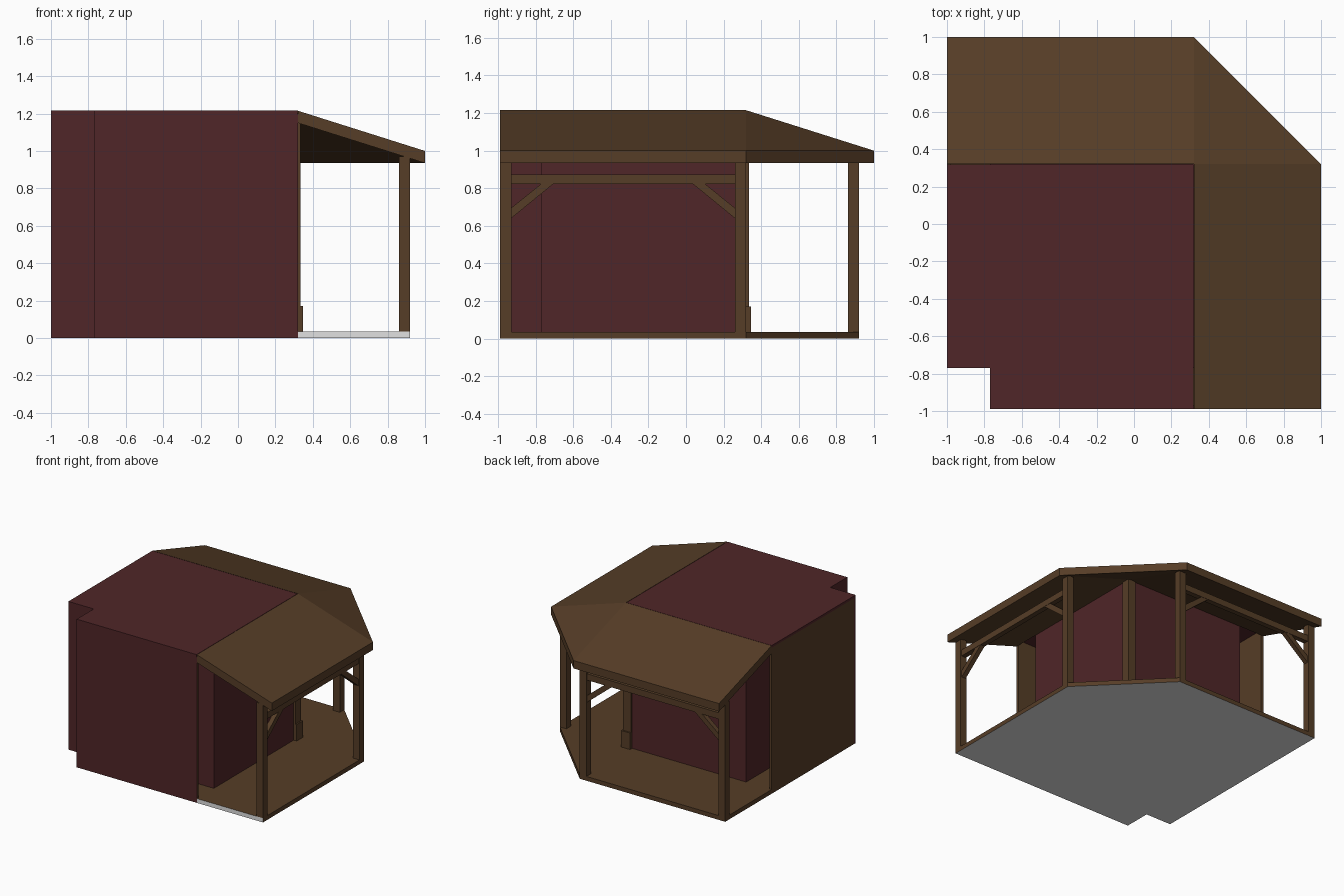
import bpy, bmesh

if "Cube" in bpy.data.objects:
    bpy.data.objects.remove(bpy.data.objects["Cube"])


def mat(name, rgb):
    m = bpy.data.materials.new(name)
    m.diffuse_color = (*rgb, 1)
    m.use_nodes = True
    m.node_tree.nodes["Principled BSDF"].inputs["Base Color"].default_value = m.diffuse_color
    return m


RED = mat("dark red wall", (0.080, 0.019, 0.021))
BROWN = mat("brown timber", (0.093, 0.047, 0.020))
GREY = mat("light grey base", (0.75, 0.75, 0.75))


def finish(name, bm, mats, rule=None):
    bmesh.ops.recalc_face_normals(bm, faces=bm.faces)
    bm.normal_update()
    if rule:
        for f in bm.faces:
            f.material_index = rule(f.normal)
    me = bpy.data.meshes.new(name)
    bm.to_mesh(me)
    bm.free()
    for m in mats:
        me.materials.append(m)
    ob = bpy.data.objects.new(name, me)
    bpy.context.collection.objects.link(ob)
    return ob


def loft(name, a, b, mats, rule=None):
    """Closed solid between two matching outlines."""
    bm = bmesh.new()
    va = [bm.verts.new(p) for p in a]
    vb = [bm.verts.new(p) for p in b]
    n = len(va)
    bm.faces.new(va)
    bm.faces.new(vb)
    for i in range(n):
        j = (i + 1) % n
        bm.faces.new((va[i], va[j], vb[j], vb[i]))
    return finish(name, bm, mats, rule)


def prism(name, pts, z0, z1, mats, rule=None):
    return loft(name, [(x, y, z0) for x, y in pts], [(x, y, z1) for x, y in pts], mats, rule)


def box(name, x0, x1, y0, y1, z0, z1, mats, rule=None):
    return prism(name, [(x0, y0), (x1, y0), (x1, y1), (x0, y1)], z0, z1, mats, rule)


# Floor: brown deck with grey underside and grey front edge
deck = [(.32, -.99), (.92, -.99), (.92, .32), (.32, .92), (-1, .92), (-1, .32),
        (-.98, .32), (-.98, -.75), (-.75, -.75), (-.75, -.97), (.32, -.97)]
prism("porch_floor", deck, 0, .035, [BROWN, GREY],
      lambda n: 1 if n.z < -.5 or n.y < -.9 else 0)

# House core, with passages between it and the outer walls
box("house_core", -.77, .32, -.77, .32, .03, 1.20, [RED])
H = 1.197
box("front_wall", -.75, .32, -.99, -.97, 0, H, [RED, BROWN, GREY],
    lambda n: 2 if n.z < -.5 else 1 if n.y > .5 or n.x > .5 else 0)
box("left_wall", -1, -.98, -.75, .32, 0, H, [BROWN, GREY],
    lambda n: 1 if n.z < -.5 else 0)
box("notch_wall_left", -1, -.75, -.77, -.75, 0, H, [RED, GREY],
    lambda n: 1 if n.z < -.5 else 0)
box("notch_wall_front", -.77, -.75, -.99, -.77, 0, H, [RED, GREY],
    lambda n: 1 if n.z < -.5 else 0)

# Flat house roof with the notched corner
prism("house_roof", [(-.77, -.99), (.317, -.99), (.317, .317), (-1, .317), (-1, -.77), (-.77, -.77)],
      1.195, 1.215, [RED])

# Sloped porch roof: two wings and a triangular corner
T = .065
bm = bmesh.new()
inner = [(-1, .32), (.32, .32), (.32, -.99)]
outer = [(-1, 1), (.32, 1), (1, .32), (1, -.99)]
up, low = [], []
for dz, out in ((0, up), (-T, low)):
    out += [bm.verts.new((x, y, 1.215 + dz)) for x, y in inner]
    out += [bm.verts.new((x, y, 1.0 + dz)) for x, y in outer]
for v in (up, low):
    for ids in ((0, 1, 4, 3), (1, 5, 4), (1, 2, 6, 5)):
        bm.faces.new([v[i] for i in ids])
ring = [0, 1, 2, 6, 5, 4, 3]
for i, j in zip(ring, ring[1:] + ring[:1]):
    bm.faces.new((up[i], up[j], low[j], low[i]))
finish("porch_roof", bm, [BROWN])

# Corner post against the house, with a small foot
box("house_corner_post", .265, .335, .265, .335, .03, 1.17, [BROWN])
box("house_corner_foot", .265, .347, .265, .347, .03, .17, [BROWN])

# Porch frames: the back side is the right side mirrored across the diagonal
for side, swap, start in (("right", False, -.99), ("back", True, -1.0)):
    def put(p):
        return (p[1], p[0], p[2]) if swap else p

    def bar(name, a0, a1, b0, b1, z0, z1):
        if swap:
            box(name, b0, b1, a0, a1, z0, z1, [BROWN])
        else:
            box(name, a0, a1, b0, b1, z0, z1, [BROWN])

    bar(side + "_end_post", .862, .92, start, start + .06, .035, .97)
    bar(side + "_corner_post", .862, .92, .26, .32, .035, .97)
    bar(side + "_beam", .87, .912, start + .06, .26, .822, .874)
    # Diagonal braces under the beam
    for tag, b, d in (("end", start + .06, 1), ("corner", .26, -1)):
        prof = [(0, .64), (0, .695), (.16, .824), (.225, .824)]
        loft(f"{side}_{tag}_brace",
             [put((.872, b + d * u, z)) for u, z in prof],
             [put((.910, b + d * u, z)) for u, z in prof], [BROWN])
